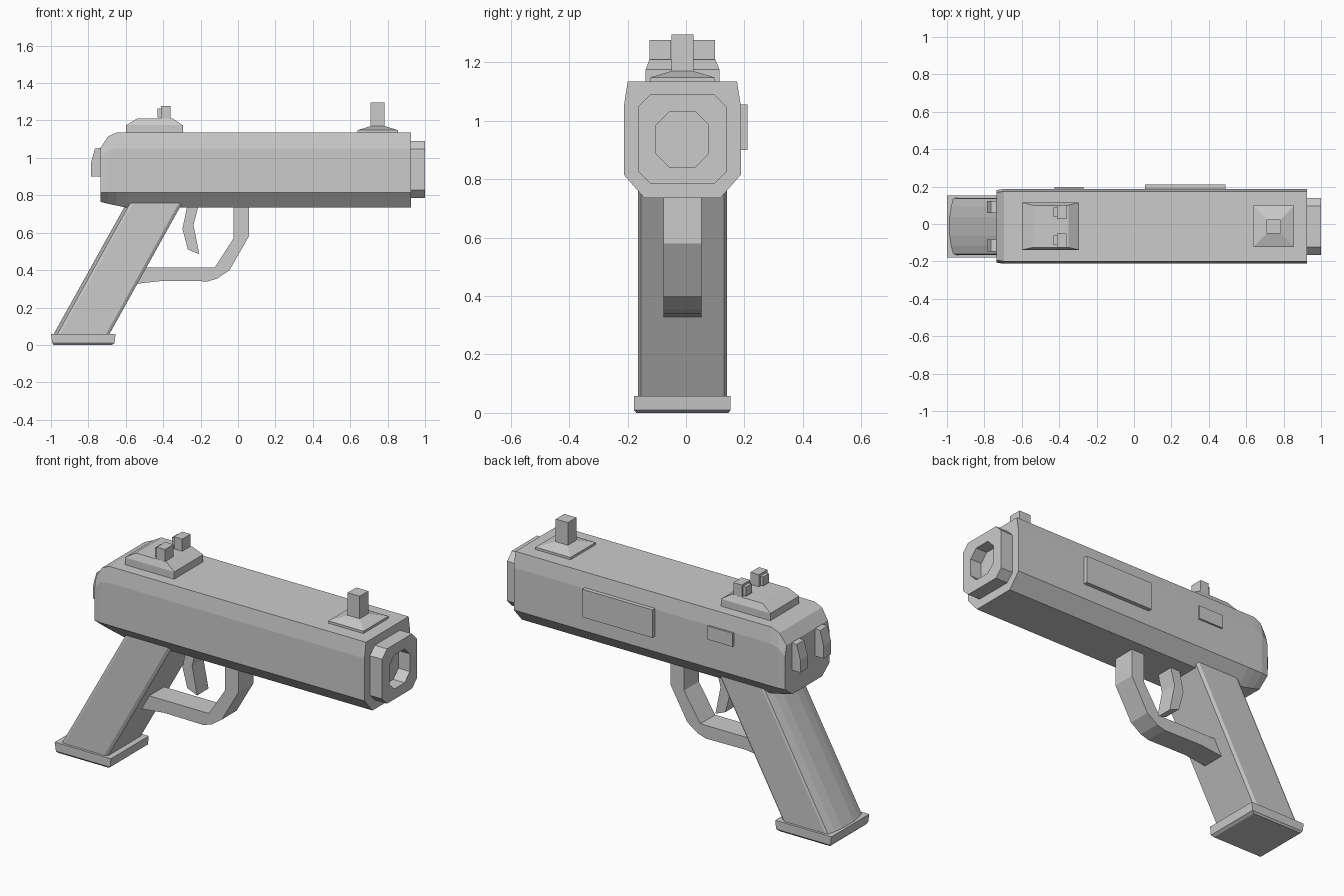
import bpy, bmesh

if "Cube" in bpy.data.objects:
    bpy.data.objects.remove(bpy.data.objects["Cube"])

CY = -0.0125  # centre plane of the body


def loft(name, rings):
    """Skin matching rings of 3D points and cap both ends."""
    bm = bmesh.new()
    loops = [[bm.verts.new(p) for p in r] for r in rings]
    n = len(loops[0])
    for a, b in zip(loops, loops[1:]):
        for i in range(n):
            j = (i + 1) % n
            bm.faces.new((a[i], a[j], b[j], b[i]))
    bm.faces.new(loops[0][::-1])
    bm.faces.new(loops[-1])
    bmesh.ops.recalc_face_normals(bm, faces=bm.faces)
    me = bpy.data.meshes.new(name)
    bm.to_mesh(me)
    bm.free()
    ob = bpy.data.objects.new(name, me)
    bpy.context.collection.objects.link(ob)
    return ob


def side_profile(name, pts, y0, y1):
    return loft(name, [[(x, y, z) for x, z in pts] for y in (y0, y1)])


def rect(x0, x1, y0, y1, z):
    return [(x0, y0, z), (x1, y0, z), (x1, y1, z), (x0, y1, z)]


def box(name, x0, x1, y0, y1, z0, z1):
    return loft(name, [rect(x0, x1, y0, y1, z0), rect(x0, x1, y0, y1, z1)])


def octagon(x, hy, hz, c, zc):
    pts = [(hy, hz - c), (hy - c, hz), (c - hy, hz), (-hy, hz - c),
           (-hy, c - hz), (c - hy, -hz), (hy - c, -hz), (hy, c - hz)]
    return [(x, CY + y, zc + z) for y, z in pts]


# Main body: eight-sided section with a rounded-off rear
def body_ring(x, top, shoulder, bottom, inset=0.0):
    half = [(0.187 - inset, top), (0.2 - inset, shoulder),
            (0.2 - inset, 0.815), (0.13, bottom)]
    return ([(x, CY + y, z) for y, z in half]
            + [(x, CY - y, z) for y, z in reversed(half)])


loft("body", [body_ring(-0.735, 1.055, 1.0, 0.765, 0.006),
              body_ring(-0.695, 1.115, 1.04, 0.755),
              body_ring(-0.65, 1.135, 1.05, 0.745),
              body_ring(-0.6, 1.135, 1.05, 0.735),
              body_ring(0.925, 1.135, 1.05, 0.735)])

# Muzzle with a recessed bore
loft("muzzle", [octagon(0.90, 0.152, 0.152, 0.042, 0.937),
                octagon(1.0, 0.152, 0.152, 0.042, 0.937),
                octagon(1.0, 0.09, 0.094, 0.045, 0.936),
                octagon(0.93, 0.09, 0.094, 0.045, 0.936)])


# Slanted grip with rounded back
def grip_ring(x, z):
    half = [(0.0, 0.05), (0.008, 0.105), (0.02, 0.148), (0.035, 0.152),
            (0.28, 0.152), (0.298, 0.142)]
    return ([(x + dx, CY + y, z) for dx, y in half]
            + [(x + dx, CY - y, z) for dx, y in reversed(half)])


loft("grip", [grip_ring(-0.99, 0.05), grip_ring(-0.595, 0.76)])
loft("grip_base", [rect(-0.985, -0.675, -0.17, 0.145, 0.0),
                   rect(-0.993, -0.66, -0.178, 0.153, 0.01),
                   rect(-1.0, -0.655, -0.178, 0.153, 0.058)])

# Trigger guard and trigger
side_profile("trigger_guard", [
    (0.058, 0.75), (0.058, 0.58), (-0.045, 0.40), (-0.11, 0.355),
    (-0.16, 0.34), (-0.4, 0.343), (-0.56, 0.325), (-0.52, 0.413),
    (-0.125, 0.413), (-0.024, 0.57), (-0.024, 0.75)], CY - 0.065, CY + 0.065)
side_profile("trigger", [
    (-0.27, 0.75), (-0.297, 0.62), (-0.268, 0.51), (-0.207, 0.485),
    (-0.238, 0.64), (-0.21, 0.75)], CY - 0.05, CY + 0.05)

# Rear sight base and front sight
loft("rear_sight_base", [rect(-0.598, -0.295, -0.138, 0.115, 1.12),
                         rect(-0.598, -0.295, -0.138, 0.115, 1.175),
                         rect(-0.54, -0.35, -0.125, 0.10, 1.21)])
loft("front_sight_base", [rect(0.64, 0.855, -0.122, 0.098, 1.12),
                          rect(0.64, 0.855, -0.122, 0.098, 1.148),
                          rect(0.71, 0.785, -0.05, 0.025, 1.17)])
box("front_sight_post", 0.708, 0.782, -0.05, 0.025, 1.15, 1.295)

# Paired rear sight posts and rear tabs
for label, s in (("left", 1), ("right", -1)):
    y0, y1 = sorted((CY + s * 0.038, CY + s * 0.112))
    box(label + "_rear_sight_post", -0.412, -0.36, y0, y1, 1.19, 1.277)
    m = (y0 + y1) / 2
    box(label + "_rear_sight_insert", -0.43, -0.41, m - 0.025, m + 0.025, 1.215, 1.265)
    t0, t1 = sorted((CY + s * 0.07, CY + s * 0.135))
    side_profile(label + "_rear_tab", [
        (-0.71, 1.055), (-0.765, 1.05), (-0.787, 0.97), (-0.787, 0.9),
        (-0.71, 0.9)], t0, t1)

# Side plates on the back (+y) face
box("large_side_plate", 0.06, 0.49, 0.15, 0.21, 0.9, 1.055)
box("small_side_plate", -0.425, -0.27, 0.15, 0.198, 0.975, 1.05)
